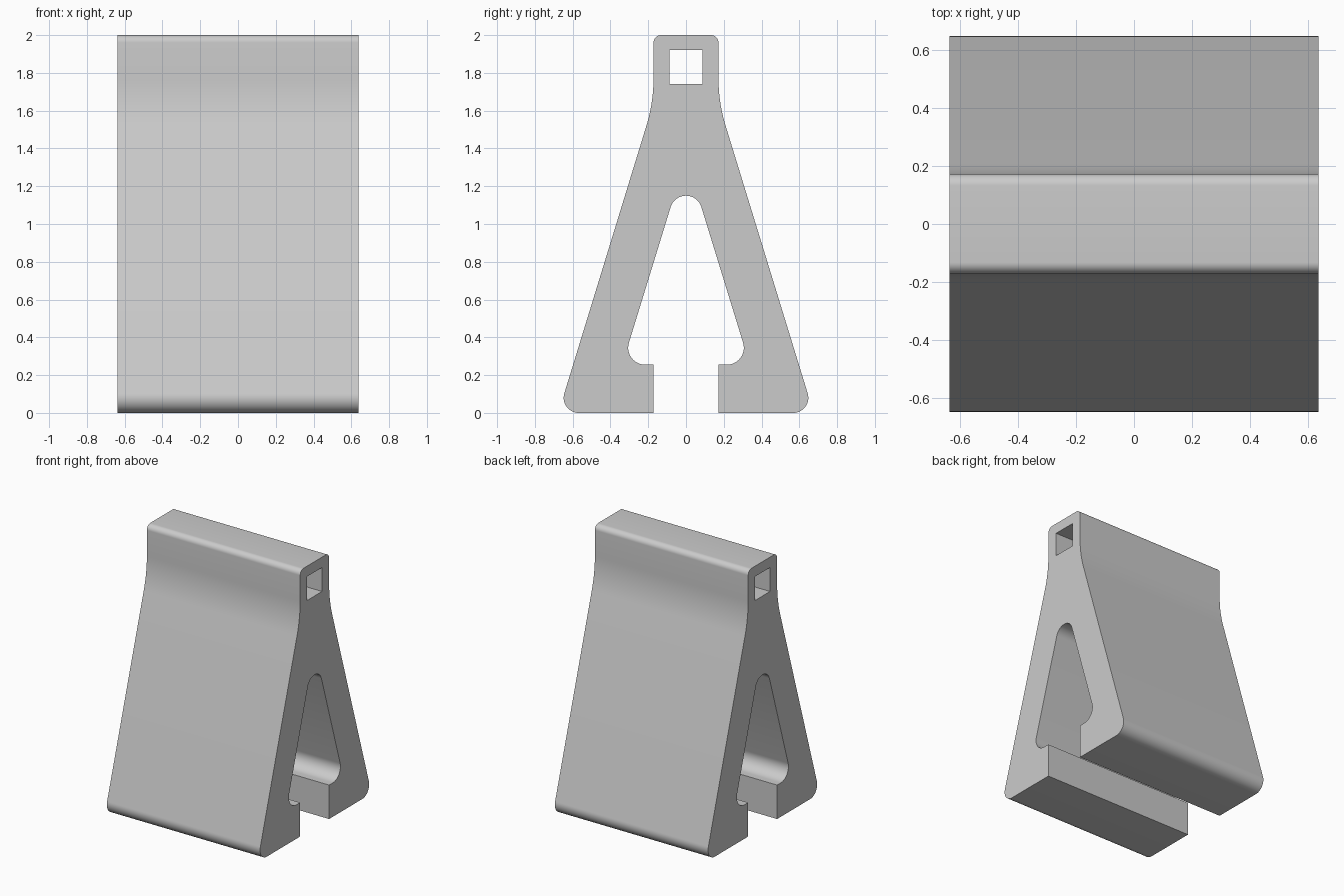
import bpy
import bmesh
from math import radians, sin, cos, tan, pi
from mathutils import Vector

cube = bpy.data.objects.get("Cube")
if cube:
    bpy.data.objects.remove(cube, do_unlink=True)

HALF_WIDTH = 0.637
LEAN = math_lean = 0.307  # sideways run of each leg per unit of height


def fillet(before, corner, after, radius, steps=10):
    """Round a profile corner with a tangent arc."""
    a, c, b = Vector(before), Vector(corner), Vector(after)
    u, v = (a - c).normalized(), (b - c).normalized()
    half = u.angle(v) / 2
    centre = c + (u + v).normalized() * radius / sin(half)
    start = c + u * radius / tan(half) - centre
    end = c + v * radius / tan(half) - centre
    total = pi - 2 * half
    return [tuple(centre + (start * sin((1 - t) * total) + end * sin(t * total)) / sin(total))
            for t in (i / steps for i in range(steps + 1))]


# Sharp corners of half the outline, as (depth, height)
top, shoulder, foot = (0.172, 2.0), (0.172, 1.643), (0.676, 0.0)
lip_low, lip_high = (0.172, 0.0), (0.172, 0.255)
apex = (0.0, 1.356)
pocket = (LEAN * (apex[1] - 0.255), 0.255)

# Half profile: outside, foot, clip lip, inner pocket, square hole
profile = [(0.0, 2.0)]
profile += fillet((0, 2.0), top, shoulder, 0.04)
profile += fillet(top, shoulder, foot, 0.85, 12)
profile += fillet(shoulder, foot, lip_low, 0.08, 14)
profile += [lip_low, lip_high]
profile += fillet(lip_high, pocket, apex, 0.09, 14)
profile += [(0.085 * cos(radians(a)), 1.065 + 0.085 * sin(radians(a)))
            for a in range(18, 90, 9)]
profile += [(0.0, 1.15), (0.0, 1.742), (0.088, 1.742), (0.088, 1.922), (0.0, 1.922)]

# Extrude the half profile across the width, leaving the middle plane open
bm = bmesh.new()
left = [bm.verts.new((HALF_WIDTH, y, z)) for y, z in profile]
right = [bm.verts.new((-HALF_WIDTH, y, z)) for y, z in profile]
bm.faces.new(left)
bm.faces.new(right[::-1])
for i, (y, _) in enumerate(profile):
    j = (i + 1) % len(profile)
    if y > 1e-6 or profile[j][0] > 1e-6:
        bm.faces.new((left[i], right[i], right[j], left[j]))

# Mirror front to back and weld the seam
copy = bmesh.ops.duplicate(bm, geom=bm.verts[:] + bm.edges[:] + bm.faces[:])["geom"]
for v in (g for g in copy if isinstance(g, bmesh.types.BMVert)):
    v.co.y = -v.co.y
bmesh.ops.reverse_faces(bm, faces=[g for g in copy if isinstance(g, bmesh.types.BMFace)])
bmesh.ops.remove_doubles(bm, verts=bm.verts[:], dist=0.0001)
bmesh.ops.recalc_face_normals(bm, faces=bm.faces[:])
mesh = bpy.data.meshes.new("clip_body")
bm.to_mesh(mesh)
bm.free()

body = bpy.data.objects.new("clip_body", mesh)
bpy.context.collection.objects.link(body)

# Plain grey finish
grey = bpy.data.materials.new("light_grey")
grey.use_nodes = True
colour = (0.6, 0.6, 0.6, 1.0)
grey.diffuse_color = colour
grey.node_tree.nodes["Principled BSDF"].inputs["Base Color"].default_value = colour
mesh.materials.append(grey)

bpy.ops.object.select_all(action="DESELECT")
body.select_set(True)
bpy.context.view_layer.objects.active = body
bpy.ops.object.shade_smooth_by_angle(angle=radians(30))
